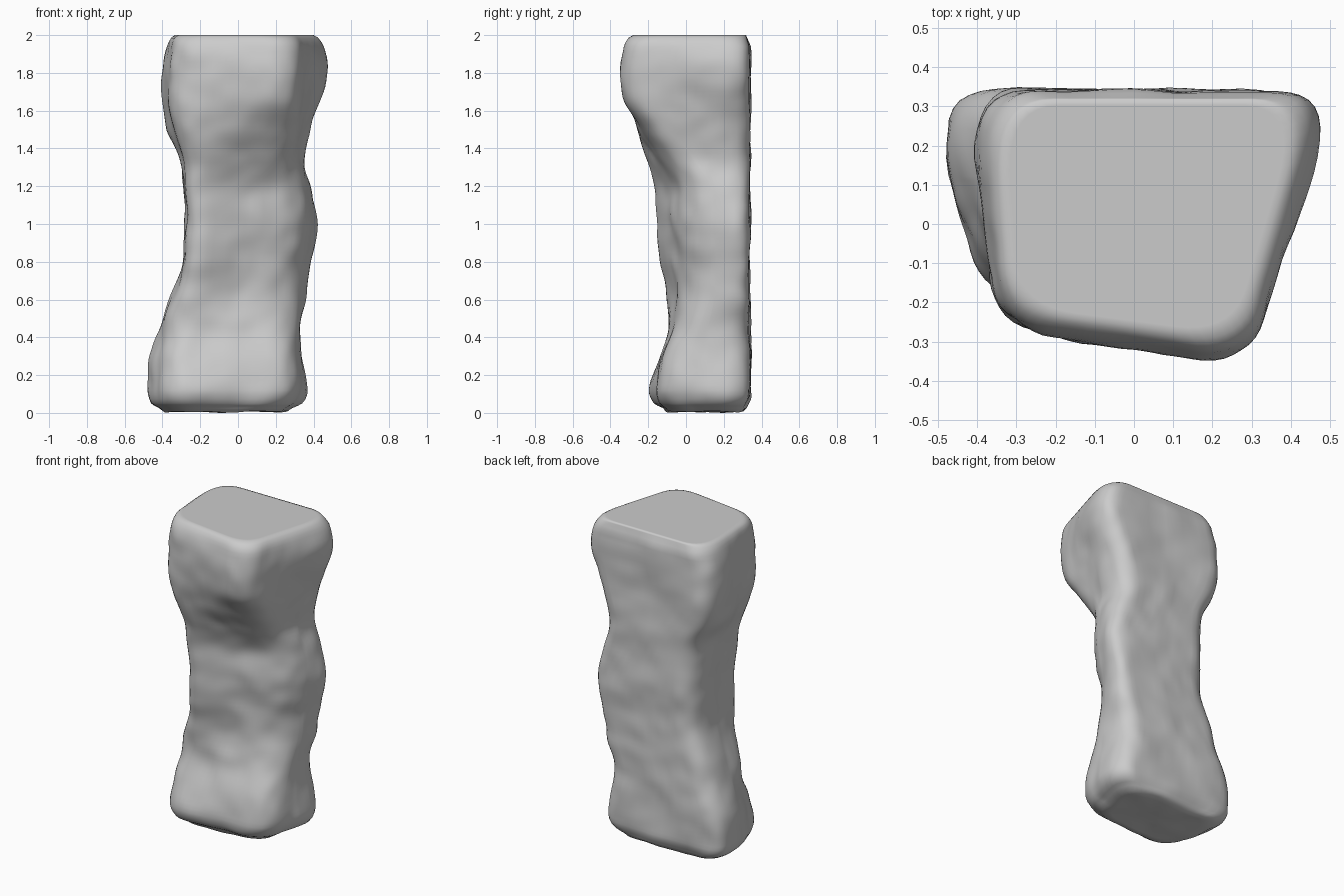
import bpy, bmesh, math
from mathutils import Vector, noise

if "Cube" in bpy.data.objects:
    bpy.data.objects.remove(bpy.data.objects["Cube"])

# Profile rows: z, left x, right x, front-left corner (x, y), front-right corner (x, y)
ROWS = [
    (0.025, -0.42, 0.29, -0.33, -0.13, 0.23, -0.10),
    (0.05, -0.46, 0.335, -0.36, -0.175, 0.27, -0.13),
    (0.12, -0.482, 0.358, -0.37, -0.20, 0.31, -0.15),
    (0.28, -0.467, 0.345, -0.37, -0.155, 0.31, -0.12),
    (0.45, -0.415, 0.325, -0.36, -0.10, 0.29, -0.06),
    (0.62, -0.355, 0.36, -0.32, -0.125, 0.27, 0.0),
    (0.80, -0.30, 0.385, -0.29, -0.17, 0.28, 0.01),
    (1.00, -0.285, 0.425, -0.28, -0.195, 0.32, 0.01),
    (1.20, -0.29, 0.38, -0.29, -0.20, 0.33, 0.0),
    (1.35, -0.31, 0.355, -0.30, -0.235, 0.29, -0.10),
    (1.50, -0.37, 0.385, -0.32, -0.265, 0.28, -0.225),
    (1.65, -0.402, 0.43, -0.34, -0.265, 0.28, -0.34),
    (1.83, -0.402, 0.474, -0.35, -0.265, 0.28, -0.365),
    (1.94, -0.375, 0.452, -0.345, -0.255, 0.28, -0.35),
    (1.985, -0.355, 0.425, -0.335, -0.235, 0.265, -0.325),
    (2.00, -0.335, 0.40, -0.31, -0.22, 0.25, -0.295),
]


def spline(i, t):
    """Smooth blend between rows i and i+1."""
    a, b = ROWS[i], ROWS[i + 1]
    p, q = ROWS[max(i - 1, 0)], ROWS[min(i + 2, len(ROWS) - 1)]
    h = b[0] - a[0]
    out = [a[0] + h * t]
    for k in range(1, 7):
        m0 = (b[k] - p[k]) / (b[0] - p[0]) * h
        m1 = (q[k] - a[k]) / (q[0] - a[0]) * h
        out.append((2*t**3 - 3*t*t + 1) * a[k] + (t**3 - 2*t*t + t) * m0
                   + (3*t*t - 2*t**3) * b[k] + (t**3 - t*t) * m1)
    return out


def section(row):
    """Rounded four-sided cross-section, stretched to the exact side limits."""
    z, xl, xr, flx, fly, frx, fry = row
    yb = 0.338 - 0.03 * max(0, (0.08 - z) / 0.06) - 0.02 * max(0, (z - 1.94) / 0.06)
    c = [Vector(v) for v in ((xl - 0.02, yb), (flx, fly), (frx, fry), (xr + 0.03, yb))]

    def cut(k, j):
        """Start of the rounding at corner k on the edge toward corner j."""
        d = c[j] - c[k]
        back, side = k in (0, 3), {k, j} in ({0, 1}, {2, 3})
        size = 0.15 if not side else (0.22 if back else 0.13)
        share = 0.45 if not side else (0.55 if back else 0.38)
        return c[k] + d.normalized() * min(size, share * d.length)

    pts = []
    for k in range(4):
        nxt = (k + 1) % 4
        a, b, follow = cut(k, (k - 1) % 4), cut(k, nxt), cut(nxt, k)
        for s in range(10):
            t = s / 9
            pts.append(a * (1-t)**2 + c[k] * (2*t*(1-t)) + b * t*t)
        pts += [b.lerp(follow, s / 10) for s in range(1, 10)]
    lo, hi = min(p.x for p in pts), max(p.x for p in pts)
    return [Vector((xl + (p.x - lo) / (hi - lo) * (xr - xl), p.y, z)) for p in pts]


def rough(p, centre):
    """Weathered stone surface: push sideways with soft noise."""
    fade = min(1, (2.0 - p.z) / 0.1)
    n = noise.noise(Vector((p.x * 5, p.y * 5, p.z * 4.5)))
    n += 0.5 * noise.noise(Vector((p.x * 11 + 7, p.y * 11, p.z * 9)))
    d = Vector((p.x - centre.x, p.y - centre.y, 0)).normalized()
    if p.y > 0.25:
        d = d.lerp(Vector((0, 1, 0)), 0.5)
    return p + d * n * 0.015 * fade


# Stack of cross-sections
rings = []
for i in range(len(ROWS) - 1):
    steps = max(2, round((ROWS[i + 1][0] - ROWS[i][0]) / 0.025))
    rings += [section(spline(i, s / steps)) for s in range(steps)]
rings.append(section(ROWS[-1]))
mids = [sum(r, Vector()) / len(r) for r in rings]
rings = [[rough(p, m) for p in r] for r, m in zip(rings, mids)]

# Underside, slightly uneven, and flat top, closed with shrinking rings
bottom = []
for f in (0.2, 0.5, 0.75, 0.93):
    ring = []
    for p in rings[0]:
        q = mids[0].lerp(p, f)
        q.z = 0.012 + 0.012 * noise.noise(Vector((q.x * 6, q.y * 6, 3)))
        ring.append(q)
    bottom.append(ring)
low = min(p.z for r in bottom for p in r)
for r in bottom:
    for p in r:
        p.z -= low
top = [[mids[-1].lerp(p, f) for p in rings[-1]] for f in (0.95, 0.5)]

# Skin
bm = bmesh.new()
loops = [[bm.verts.new(p) for p in r] for r in bottom + rings + top]
n = len(loops[0])
for a, b in zip(loops, loops[1:]):
    for k in range(n):
        bm.faces.new((a[k], a[(k + 1) % n], b[(k + 1) % n], b[k]))
bm.faces.new(loops[0][::-1])
bm.faces.new(loops[-1])
bmesh.ops.recalc_face_normals(bm, faces=bm.faces)
for f in bm.faces:
    f.smooth = True
me = bpy.data.meshes.new("stone_pillar")
bm.to_mesh(me)
bm.free()
pillar = bpy.data.objects.new("stone_pillar", me)
bpy.context.collection.objects.link(pillar)
